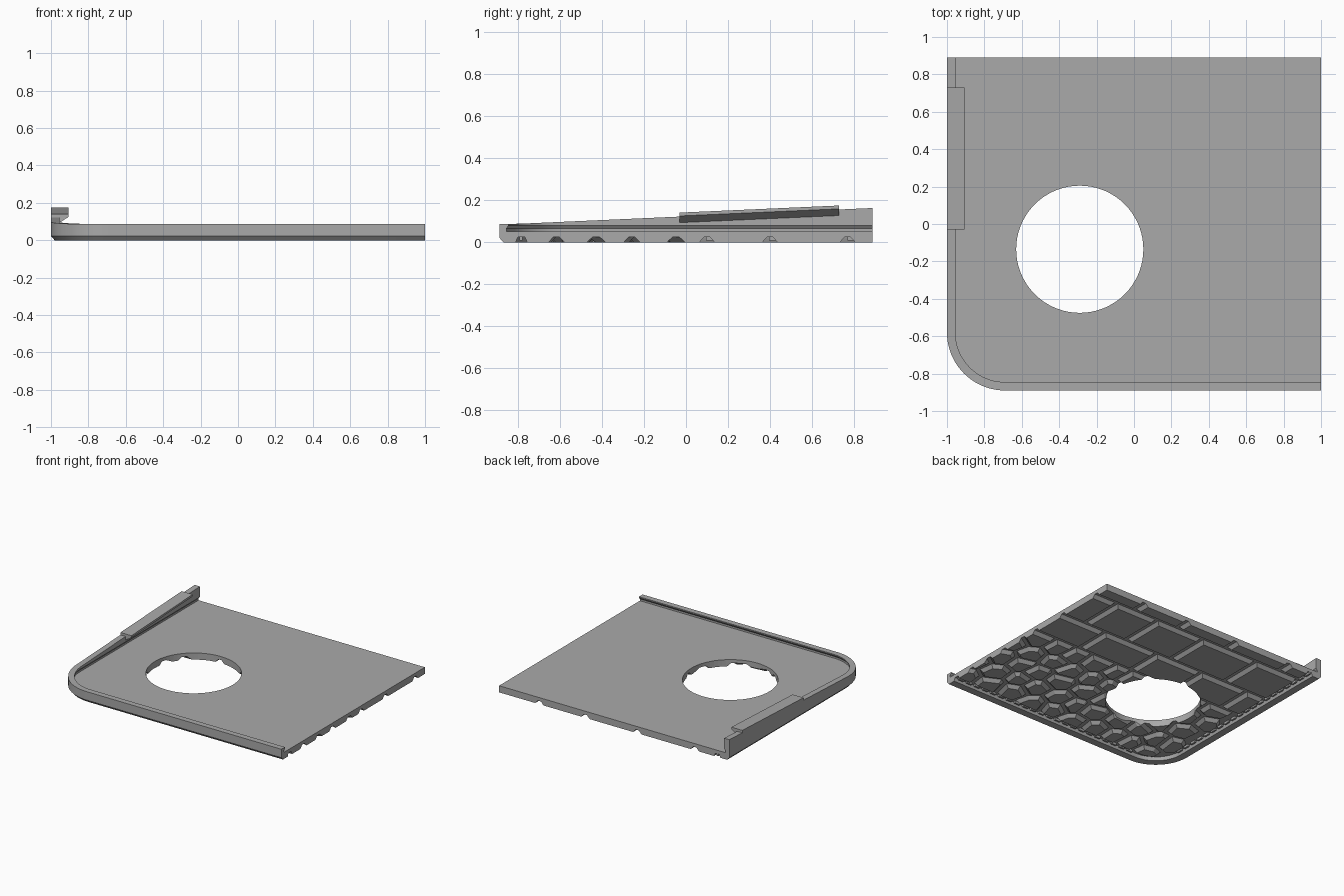
import bpy, bmesh, math, random
from mathutils import Vector

if "Cube" in bpy.data.objects:
    bpy.data.objects.remove(bpy.data.objects["Cube"])

random.seed(7)
W, D, R = 1.0, 0.89, 0.31          # half width, half depth, corner radius
HOLE = (-0.29, -0.135, 0.34)       # hole centre and radius
GROOVE_Z, TOP_Z = 0.025, 0.052     # groove ceiling, plate top

grey = bpy.data.materials.new("grey_plastic")
grey.diffuse_color = (0.40, 0.40, 0.40, 1)
grey.use_nodes = True
grey.node_tree.nodes["Principled BSDF"].inputs["Base Color"].default_value = grey.diffuse_color


def finish(name, bm, smooth=True):
    bmesh.ops.recalc_face_normals(bm, faces=bm.faces)
    me = bpy.data.meshes.new(name)
    bm.to_mesh(me)
    bm.free()
    ob = bpy.data.objects.new(name, me)
    bpy.context.collection.objects.link(ob)
    me.materials.append(grey)
    if smooth:
        bpy.context.view_layer.objects.active = ob
        ob.select_set(True)
        bpy.ops.object.shade_smooth_by_angle(angle=math.radians(25))
        ob.select_set(False)
    return ob


def edge_path(off, n=20):
    """Front edge, rounded corner and left edge, moved inward by off."""
    pts = [(W, -D + off)]
    for i in range(n + 1):
        a = math.radians(270 - 90 * i / n)
        pts.append((-W + R + (R - off) * math.cos(a), -D + R + (R - off) * math.sin(a)))
    return pts + [(-W + off, D)]


def rim_top(y):
    return 0.088 + 0.0445 * max(0, y + 0.8)


def prism(bm, lower, upper):
    """Closed solid between two rings with the same number of points."""
    a = [bm.verts.new(p) for p in lower]
    b = [bm.verts.new(p) for p in upper]
    n = len(a)
    bm.faces.new(a[::-1])
    bm.faces.new(b)
    for i in range(n):
        bm.faces.new((a[i], a[(i + 1) % n], b[(i + 1) % n], b[i]))


def clip(poly, p, nrm):
    """Keep the part of a convex polygon on the side nrm points to."""
    out = []
    for i, a in enumerate(poly):
        b = poly[(i + 1) % len(poly)]
        da, db = (a - p).dot(nrm), (b - p).dot(nrm)
        if da >= 0:
            out.append(a)
        if (da >= 0) != (db >= 0):
            out.append(a.lerp(b, da / (da - db)))
    return out


def cut_hole(ob):
    mod = ob.modifiers.new("hole", 'BOOLEAN')
    mod.operation, mod.solver, mod.object = 'DIFFERENCE', 'EXACT', cutter


# Hole cutter
bm = bmesh.new()
ring = [(HOLE[0] + HOLE[2] * math.cos(i * math.tau / 72),
         HOLE[1] + HOLE[2] * math.sin(i * math.tau / 72)) for i in range(72)]
prism(bm, [(x, y, -0.2) for x, y in ring], [(x, y, 0.3) for x, y in ring])
cutter = finish("hole_cutter", bm, False)
cutter.hide_render = True
cutter.hide_set(True)

# Plate
bm = bmesh.new()
outline = edge_path(0.01) + [(W, D)]
prism(bm, [(x, y, GROOVE_Z) for x, y in outline], [(x, y, TOP_Z) for x, y in outline])
cut_hole(finish("plate", bm))

# Raised rim with undercut lip and bevelled lower border
profile = [(0.02, 0), (0.078, 0), (0.09, 0.028), (0.09, 0.045), (0.034, 0.045),
           (0.034, 0.066), (0.045, 0.08), (0.045, None), (0, None), (0, 0.022)]
bm = bmesh.new()
paths = [edge_path(o) for o, _ in profile]
rings = []
for k in range(len(paths[0])):
    rings.append([bm.verts.new((*paths[j][k], rim_top(paths[j][k][1]) if z is None else z))
                  for j, (_, z) in enumerate(profile)])
n = len(profile)
for a, b in zip(rings, rings[1:]):
    for j in range(n):
        bm.faces.new((a[j], a[(j + 1) % n], b[(j + 1) % n], b[j]))
bm.faces.new(rings[0][::-1])
bm.faces.new(rings[-1])
finish("rim", bm)

# Sloped tab overhanging the left rim
bm = bmesh.new()
section = [(-1, -0.03), (-0.957, -0.03), (-0.905, 0.003), (-0.905, 0.019), (-1, 0.019)]
prism(bm, *[[(x, y, rim_top(y) + z) for x, z in section] for y in (-0.03, 0.73)])
finish("tab", bm, False)

# Underside stones: each is the hull of a small lower and a wider upper cell
BORDER = 0.115
LOW, HIGH = 0.036, 0.012           # inset at the bottom and at the groove ceiling
tiles = bmesh.new()


def add_tile(planes):
    pts = []
    for inset, z in ((LOW, 0), (HIGH, GROOVE_Z + 0.002)):
        poly = [Vector(p) for p in edge_path(BORDER + inset * 0.5, 10) + [(W, D)]][::-1]
        for p, nrm in planes:
            poly = clip(poly, p + nrm * inset, nrm)
        if len(poly) < 3:
            return
        pts += [tiles.verts.new((v.x, v.y, z)) for v in poly]
    bmesh.ops.remove_doubles(tiles, verts=pts, dist=0.0005)
    pts = [v for v in pts if v.is_valid]
    res = bmesh.ops.convex_hull(tiles, input=pts)
    junk = [v for v in res["geom_interior"] if isinstance(v, bmesh.types.BMVert)]
    bmesh.ops.delete(tiles, geom=junk, context='VERTS')


# Big rectangular stones at the back, in staggered rows
UP, RIGHT = Vector((0, 1)), Vector((1, 0))
rows = [(0.10, 0.40, (-0.72, -0.3, 0.12, 0.6)),
        (0.40, 0.77, (-0.5, 0.0, 0.42, 0.8)),
        (0.77, 1.10, (-0.7, -0.2, 0.25, 0.65))]
for y0, y1, joints in rows:
    xs = [-1.2, *joints, 1.2]
    for x0, x1 in zip(xs, xs[1:]):
        a, b = Vector((x0, y0)), Vector((x1, y1))
        add_tile([(a, UP), (a, RIGHT), (b, -UP), (b, -RIGHT)])

# Small irregular stones in front
seeds = []
for j in range(5):
    for i in range(11):
        seeds.append(Vector((-0.92 + 0.185 * (i + 0.5 * (j % 2)) + random.uniform(-0.05, 0.05),
                             -0.70 + 0.175 * j + random.uniform(-0.04, 0.04))))
for s in seeds:
    planes = [(Vector((0, 0.10)), -UP)]
    for t in seeds:
        if t is not s and (t - s).length < 0.6:
            planes.append(((s + t) / 2, (s - t).normalized()))
    add_tile(planes)
cut_hole(finish("underside_stones", tiles, False))

# Row of stitches in the groove behind the lower border
bm = bmesh.new()
path = [Vector(p) for p in edge_path(0.104)]
step, dash, gap_left = 0.075, 0.045, 0.02
for a, b in zip(path, path[1:]):
    d = b - a
    length, u = d.length, d.normalized()
    side = Vector((-u.y, u.x)) * 0.007
    while gap_left + dash * 0.5 < length:
        p, q = a + u * gap_left, a + u * min(gap_left + dash, length)
        quad = [p - side, q - side, q + side, p + side]
        prism(bm, [(v.x, v.y, 0.008) for v in quad], [(v.x, v.y, GROOVE_Z + 0.005) for v in quad])
        gap_left += step
    gap_left = max(0, gap_left - length)
finish("border_stitches", bm, False)
